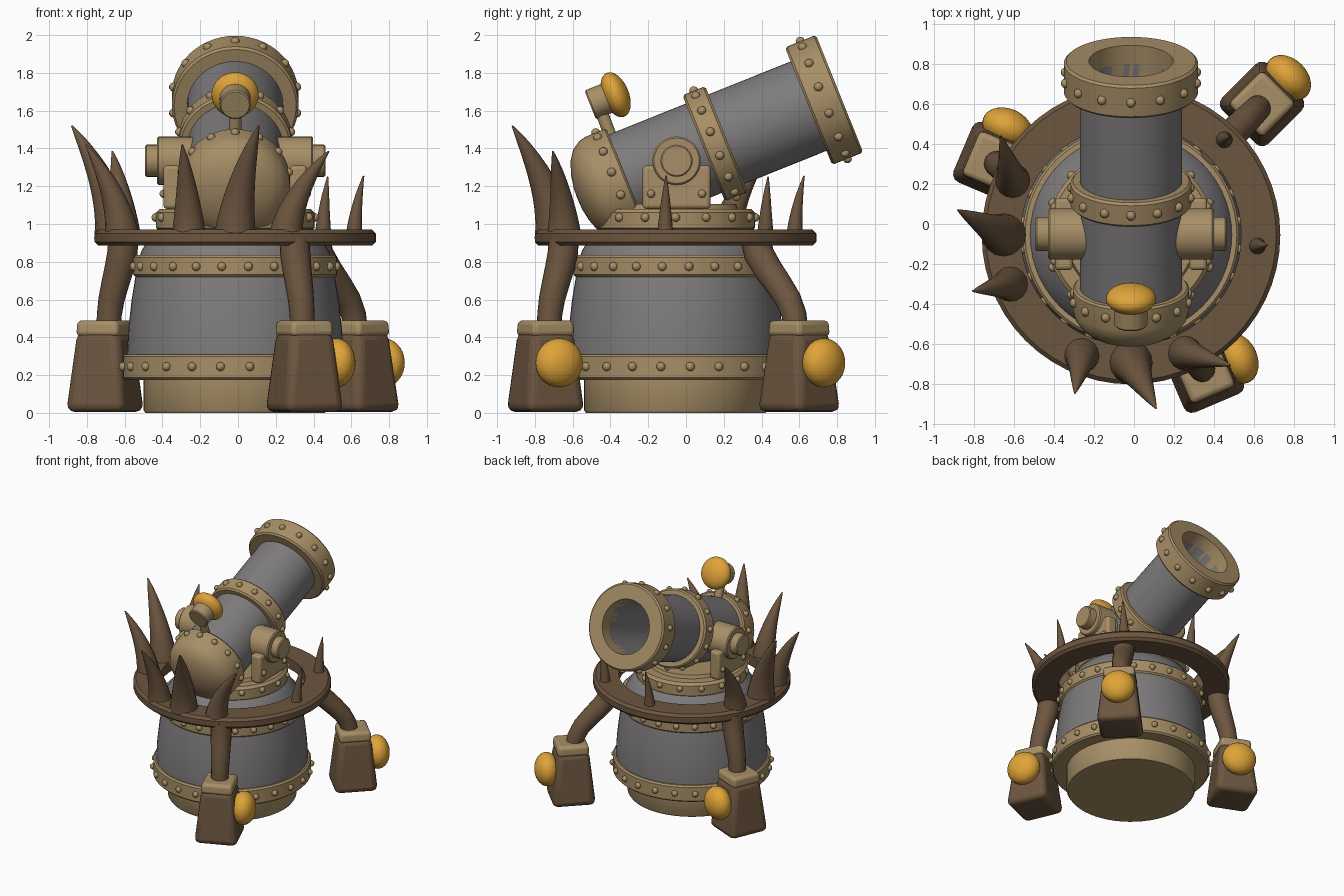
import bpy, bmesh, math
from mathutils import Matrix, Vector

if "Cube" in bpy.data.objects:
    bpy.data.objects.remove(bpy.data.objects["Cube"])

CX, CY = -0.015, -0.055          # common vertical axis of the tower


def mat(name, col):
    m = bpy.data.materials.new(name)
    m.diffuse_color = (*col, 1)
    m.use_nodes = True
    m.node_tree.nodes["Principled BSDF"].inputs["Base Color"].default_value = m.diffuse_color
    return m


TAN = mat("tan metal", (0.39, 0.275, 0.135))
BROWN = mat("brown", (0.15, 0.092, 0.05))
GREY = mat("grey steel", (0.21, 0.198, 0.205))
GOLD = mat("gold", (0.74, 0.37, 0.04))

TOWER = Matrix.Translation((CX, CY, 0))
TILT = Matrix.Rotation(math.radians(-68.1), 4, 'X')
MUZZLE = Matrix.Translation((CX, 0.813, 1.69)) @ TILT    # local z runs along the barrel


def finish(name, bm, material, matrix=Matrix(), bevel=0):
    bmesh.ops.recalc_face_normals(bm, faces=bm.faces)
    me = bpy.data.meshes.new(name)
    bm.to_mesh(me)
    bm.free()
    me.transform(matrix)
    me.materials.append(material)
    ob = bpy.data.objects.new(name, me)
    bpy.context.collection.objects.link(ob)
    if bevel:
        b = ob.modifiers.new("bevel", 'BEVEL')
        b.width, b.segments = bevel, 3
    return ob


def lathe(name, profile, material, matrix=TOWER, segs=56, closed=False):
    """Spin (radius, height) points about local z."""
    bm = bmesh.new()
    vs = [bm.verts.new((r, 0, z)) for r, z in profile]
    for a, b in zip(vs, vs[1:] + (vs[:1] if closed else [])):
        if a is not b and (closed or b is not vs[0]):
            bm.edges.new((a, b))
    bmesh.ops.spin(bm, geom=bm.verts[:] + bm.edges[:], axis=(0, 0, 1), cent=(0, 0, 0),
                   angle=math.tau, steps=segs, use_duplicate=False)
    bmesh.ops.remove_doubles(bm, verts=bm.verts, dist=1e-4)
    return finish(name, bm, material, matrix)


def band(name, ri, ro, z0, z1, material=TAN, matrix=TOWER, b=0.012):
    prof = [(ri, z0), (ro - b, z0), (ro, z0 + b), (ro, z1 - b), (ro - b, z1), (ri, z1)]
    return lathe(name, prof, material, matrix, closed=True)


def rivets(name, r, z, n, matrix=TOWER, half=0.5, size=0.024):
    bm = bmesh.new()
    for i in range(n):
        a = (i + half) * math.tau / n
        bmesh.ops.create_uvsphere(bm, u_segments=10, v_segments=6, radius=size,
            matrix=Matrix.Translation((r * math.cos(a), r * math.sin(a), z)))
    return finish(name, bm, TAN, matrix)


def tube(name, pts, radii, material, segs=20):
    """Sweep a circle along points; rings turn with the path."""
    bm = bmesh.new()
    pts = [Vector(p) for p in pts]
    rings = []
    for i, (p, r) in enumerate(zip(pts, radii)):
        d = pts[min(i + 1, len(pts) - 1)] - pts[max(i - 1, 0)]
        q = Vector((0, 0, 1)).rotation_difference(d if d.z > 0 else -d)
        rings.append([bm.verts.new(p + q @ Vector((r * math.cos(k * math.tau / segs),
                      r * math.sin(k * math.tau / segs), 0))) for k in range(segs)])
    for A, B in zip(rings, rings[1:]):
        for k in range(segs):
            bm.faces.new((A[k], A[(k + 1) % segs], B[(k + 1) % segs], B[k]))
    bm.faces.new(rings[0])
    bm.faces.new(rings[-1])
    return finish(name, bm, material)


def block(name, s0, s1, z0, z1, material, matrix, bevel):
    """Square tapered block."""
    bm = bmesh.new()
    bmesh.ops.create_cube(bm, size=1)
    for v in bm.verts:
        s, z = (s1, z1) if v.co.z > 0 else (s0, z0)
        v.co = (math.copysign(s / 2, v.co.x), math.copysign(s / 2, v.co.y), z)
    return finish(name, bm, material, matrix, bevel)


def ball(name, matrix, radius, flat):
    """Gold knob flattened along local z."""
    bm = bmesh.new()
    bmesh.ops.create_uvsphere(bm, u_segments=32, v_segments=18, radius=radius)
    for v in bm.verts:
        v.co.z *= flat
    return finish(name, bm, GOLD, matrix)


# --- Tower body
lathe("base_plinth", [(0, 0), (0.475, 0), (0.485, 0.015), (0.485, 0.2), (0, 0.2)], TAN)
lathe("drum", [(0, 0.2), (0.57, 0.2), (0.572, 0.32), (0.565, 0.45), (0.548, 0.6), (0.525, 0.74),
               (0.505, 0.83), (0.495, 0.86), (0.47, 0.9), (0.43, 0.96), (0.38, 1.0), (0, 1.0)], GREY)
band("lower_band", 0.45, 0.595, 0.175, 0.31)
rivets("lower_rivets", 0.597, 0.245, 24)
band("upper_band", 0.48, 0.54, 0.72, 0.835)
rivets("upper_rivets", 0.54, 0.775, 24)
band("crown_ring", 0.55, 0.745, 0.885, 0.97, BROWN, b=0.02)
lathe("turntable", [(0, 0.97), (0.41, 0.97), (0.42, 0.98), (0.42, 1.06), (0.4, 1.08), (0.33, 1.08),
                    (0.32, 1.105), (0, 1.105)], TAN)
rivets("turntable_rivets", 0.42, 1.035, 16, half=0)

# --- Cannon barrel with hollow bore
lathe("barrel", [(0, -1.38), (0.255, -1.38), (0.255, -0.1), (0.21, -0.1), (0.21, -0.7), (0, -0.7)],
      GREY, MUZZLE)
lathe("breech_cap", [(0.255, -1.215), (0.28, -1.215), (0.29, -1.225), (0.29, -1.335), (0.28, -1.375),
                     (0.25, -1.42), (0.2, -1.455), (0.13, -1.48), (0.06, -1.493), (0, -1.495)], TAN, MUZZLE)
band("middle_band", 0.24, 0.302, -0.775, -0.645, matrix=MUZZLE)
band("muzzle_band", 0.21, 0.335, -0.177, 0, matrix=MUZZLE)
for nm, r, z in (("breech", 0.29, -1.275), ("middle", 0.302, -0.71), ("muzzle", 0.335, -0.09)):
    rivets(nm + "_rivets", r, z, 14, MUZZLE, half=0.5)

# --- Sight: post, drum and gold knob
SIGHT = Matrix.Translation((CX, -0.507, 1.63)) @ TILT
lathe("sight_drum", [(0, 0), (0.075, 0), (0.082, 0.008), (0.082, 0.14), (0, 0.14)], TAN, SIGHT, 32)
ball("sight_knob", SIGHT @ Matrix.Translation((0, 0, 0.145)), 0.125, 0.56)
tube("sight_post", [(CX, -0.39, 1.44), (CX, -0.45, 1.6)], [0.033, 0.033], TAN)

# --- Trunnion brackets and bosses, both sides
for side, s in (("left", -1), ("right", 1)):
    bm = bmesh.new()
    bmesh.ops.create_cube(bm, size=1, matrix=Matrix.Translation((CX + s * 0.335, -0.05, 1.195))
                          @ Matrix.Diagonal((0.09, 0.36, 0.23, 1)))
    finish(side + "_bracket", bm, TAN, bevel=0.02)
    hub = Matrix.Translation((CX, -0.05, 1.335)) @ Matrix.Rotation(s * math.pi / 2, 4, 'Y')
    lathe(side + "_boss", [(0, 0.2), (0.128, 0.2), (0.128, 0.405), (0.12, 0.413), (0.085, 0.413),
                           (0.085, 0.47), (0.078, 0.477), (0, 0.477)], TAN, hub, 32)
    bm = bmesh.new()
    for y in (-0.185, 0.085):
        for z in (1.16,):
            bmesh.ops.create_uvsphere(bm, u_segments=10, v_segments=6, radius=0.022,
                                      matrix=Matrix.Translation((CX + s * 0.38, y, z)))
    finish(side + "_bracket_rivets", bm, TAN)

# --- Hanging arms with weights: angle, arm start radius, weight radius, knob heading
for nm, ang, r0, r1, head in (("front", -62, 0.67, 0.78, 23), ("back", 45, 0.6, 0.925, 45),
                              ("left", 152, 0.67, 0.78, 67)):
    a = math.radians(ang)
    out = Vector((math.cos(a), math.sin(a), 0))
    c = Vector((CX, CY, 0))
    prof = [(0, 0.92), (0.08, 0.84), (0.3, 0.76), (0.56, 0.68), (0.8, 0.6), (0.94, 0.52), (1, 0.42)]
    tube(nm + "_arm", [c + out * (r0 + (r1 - 0.02 - r0) * t) + Vector((0, 0, z)) for t, z in prof],
         [0.08, 0.08, 0.077, 0.073, 0.069, 0.066, 0.065], BROWN)
    W = Matrix.Translation(c + out * r1) @ Matrix.Rotation(math.radians(head), 4, 'Z')
    block(nm + "_weight", 0.335, 0.245, 0.005, 0.43, BROWN, W, 0.045)
    block(nm + "_weight_cap", 0.245, 0.235, 0.405, 0.49, TAN, W, 0.025)
    ball(nm + "_weight_knob", W @ Matrix.Translation((0.185, 0, 0.265))
         @ Matrix.Rotation(math.pi / 2, 4, 'Y'), 0.13, 0.72)


# --- Crown spikes
def spike(name, base, tip, height, r):
    n, pts, rad = 10, [], []
    for i in range(n + 1):
        t = i / n
        k = t ** 1.7
        pts.append((CX + base[0] + (tip[0] - base[0]) * k,
                    CY + base[1] + (tip[1] - base[1]) * k, 0.93 + (height - 0.93) * t))
        rad.append(max(r * (1 - t) ** 0.72, 0.004))
    tube(name, pts, rad, BROWN, 16)


# spikes repeat across the diagonal, so each is also made with x and y swapped
for nm, base, tip, h, r in (("large", (0.0, -0.635), (0.125, -0.865), 1.52, 0.112),
                            ("medium", (-0.245, -0.6), (-0.28, -0.79), 1.42, 0.092),
                            ("side", (0.27, -0.59), (0.495, -0.65), 1.385, 0.092),
                            ("small", (0.63, -0.055), (0.68, -0.05), 1.255, 0.045)):
    spike(nm + "_spike_a", base, tip, h, r)
    spike(nm + "_spike_b", base[::-1], tip[::-1], h, r)
spike("back_spike", (0.465, 0.475), (0.49, 0.49), 1.25, 0.045)

# --- Smooth shading with sharp edges kept
for ob in bpy.context.scene.objects:
    ob.select_set(True)
    bpy.context.view_layer.objects.active = ob
bpy.ops.object.shade_smooth_by_angle(angle=math.radians(35))
